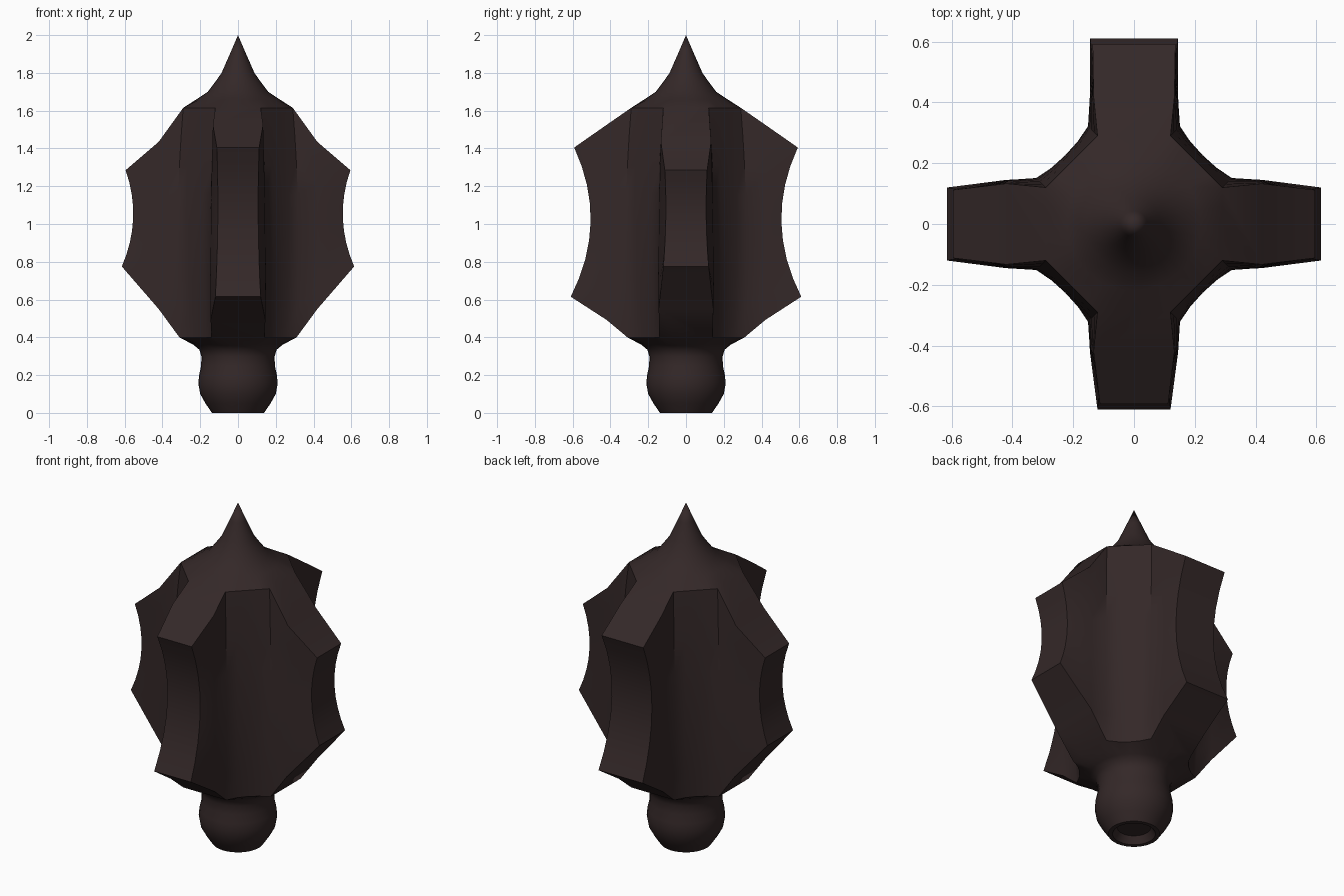
import bpy, bmesh, math

if "Cube" in bpy.data.objects:
    bpy.data.objects.remove(bpy.data.objects["Cube"])

iron = bpy.data.materials.new("dark iron")
iron.diffuse_color = (0.034, 0.021, 0.021, 1)
iron.use_nodes = True
iron.node_tree.nodes["Principled BSDF"].inputs["Base Color"].default_value = iron.diffuse_color

bm = bmesh.new()
STEPS = 8

def curve(bottom, middle, top, t):
    # quadratic through three heights
    return bottom * (1 - t) * (1 - 2 * t) + middle * 4 * t * (1 - t) + top * t * (2 * t - 1)

def vert(k, a, b, z):
    # a runs outwards along flange k, b runs sideways
    c, s = [(1, 0), (0, 1), (-1, 0), (0, -1)][k]
    return bm.verts.new((a * c - b * s, a * s + b * c, z))

# radius (bottom, middle, top) of the tips, and z (bottom, top) of tip and mid points
X_FLANGE = dict(tip=(0.615, 0.555, 0.595), tip_z=(0.775, 1.285), mid_z=(0.55, 1.435))
Y_FLANGE = dict(tip=(0.61, 0.505, 0.592), tip_z=(0.615, 1.405), mid_z=(0.492, 1.525))
ROOT_Z = (0.40, 1.615)

def outline(t):
    """One closed layer of the four-flanged cross section, 9 points a quarter."""
    lerp = lambda p: p[0] + (p[1] - p[0]) * t
    ring = []
    for k in range(4):
        f = Y_FLANGE if k % 2 else X_FLANGE
        ra, rb = curve(0.31, 0.32, 0.29, t), curve(0.14, 0.15, 0.12, t)
        tb = curve(0.12, 0.107, 0.112, t) + (0.024 if k == 1 else 0)
        root = (ra, rb, lerp(ROOT_Z))
        mid = (0.42, curve(0.145, 0.143, 0.133, t), lerp(f["mid_z"]))
        tip = (curve(*f["tip"], t), tb, lerp(f["tip_z"]))
        for a, b, z in (root, mid, tip):
            ring.append(vert(k, a, -b, z))
        for a, b, z in (tip, mid, root):
            ring.append(vert(k, a, b, z))
        # valley between two flanges
        for u in (0.25, 0.5, 0.75):
            dent = 0.018 * 4 * u * (1 - u) * (1 - t)
            ring.append(vert(k, ra + (rb - ra) * u - dent, rb + (ra - rb) * u - dent, lerp(ROOT_Z)))
    return ring

def bridge(r1, r2):
    n = len(r1)
    for i in range(n):
        bm.faces.new((r1[i], r1[(i + 1) % n], r2[(i + 1) % n], r2[i]))

# upright sides
layers = [outline(i / STEPS) for i in range(STEPS + 1)]
for lo, hi in zip(layers, layers[1:]):
    bridge(lo, hi)

def close_end(ring, profile, z_end):
    """Flange slopes, then turned rings from the core to the end point."""
    core = []
    for k in range(4):
        r0, m0, t0, t1, m1, r1, v1, v2, v3 = ring[k * 9:k * 9 + 9]
        across = [bm.verts.new(r0.co.lerp(r1.co, u)) for u in (0.25, 0.5, 0.75)]
        bm.faces.new((m0, t0, t1, m1))
        bm.faces.new([r0, m0, m1, r1] + across[::-1])
        core += [r0] + across + [r1, v1, v2, v3]
    for r, z in profile:
        turned = []
        for i in range(32):
            ang = (i - 2) * math.tau / 32
            turned.append(bm.verts.new((r * math.cos(ang), r * math.sin(ang), z)))
        bridge(core, turned)
        core = turned
    end = bm.verts.new((0, 0, z_end))
    for i in range(32):
        bm.faces.new((core[i], core[(i + 1) % 32], end))

# shoulder and spike
close_end(layers[-1], [(0.22, 1.66), (0.16, 1.70), (0.115, 1.76), (0.087, 1.80), (0.043, 1.90)], 2.0)
# collar, ball and socket
close_end(layers[0], [(0.235, 0.36), (0.205, 0.335), (0.194, 0.30), (0.195, 0.25), (0.206, 0.20),
                      (0.21, 0.155), (0.20, 0.10), (0.172, 0.05), (0.138, 0.0),
                      (0.115, 0.0), (0.09, 0.04)], 0.04)

bmesh.ops.recalc_face_normals(bm, faces=bm.faces)
mesh = bpy.data.meshes.new("flanged_head")
bm.to_mesh(mesh)
bm.free()
mesh.materials.append(iron)
head = bpy.data.objects.new("flanged_head", mesh)
bpy.context.collection.objects.link(head)
bpy.context.view_layer.objects.active = head
head.select_set(True)
bpy.ops.object.shade_smooth_by_angle(angle=math.radians(35))
